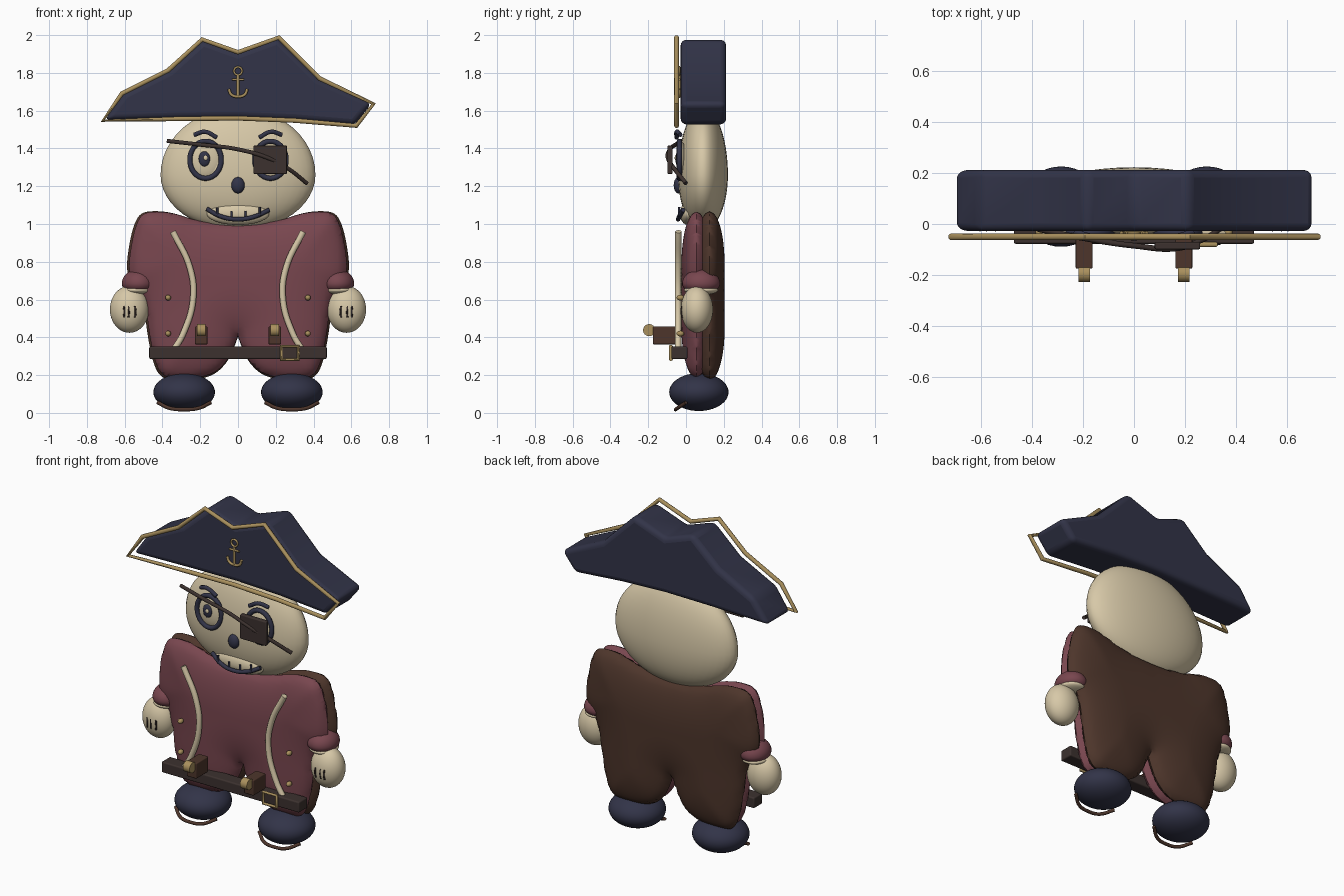
import bpy, bmesh, math
from mathutils import Vector
from mathutils.geometry import intersect_point_line

if "Cube" in bpy.data.objects:
    bpy.data.objects.remove(bpy.data.objects["Cube"])


def material(name, r, g, b):
    m = bpy.data.materials.new(name)
    m.diffuse_color = (r, g, b, 1)
    m.use_nodes = True
    m.node_tree.nodes["Principled BSDF"].inputs["Base Color"].default_value = m.diffuse_color
    return m


NAVY = material("navy", 0.032, 0.034, 0.065)
MAROON = material("maroon", 0.19, 0.062, 0.078)
CREAM = material("cream", 0.68, 0.58, 0.39)
BROWN = material("brown", 0.075, 0.036, 0.024)
DARK = material("dark_leather", 0.045, 0.031, 0.028)
GOLD = material("gold", 0.40, 0.28, 0.11)


def finish(ob, name, mat, angle=40):
    ob.name = name
    ob.data.materials.clear()
    ob.data.materials.append(mat)
    bpy.ops.object.select_all(action='DESELECT')
    ob.select_set(True)
    bpy.context.view_layer.objects.active = ob
    bpy.ops.object.shade_smooth_by_angle(angle=math.radians(angle))
    return ob


def from_bmesh(bm, name, mat, bevel=0):
    bmesh.ops.recalc_face_normals(bm, faces=bm.faces)
    me = bpy.data.meshes.new(name)
    bm.to_mesh(me)
    bm.free()
    ob = bpy.data.objects.new(name, me)
    bpy.context.collection.objects.link(ob)
    finish(ob, name, mat)
    if bevel:
        mod = ob.modifiers.new("bevel", 'BEVEL')
        mod.width, mod.segments = bevel, 4
        mod.limit_method, mod.angle_limit = 'ANGLE', math.radians(25)
    return ob


def ball(name, loc, radii, mat, top=1.0):
    """Ellipsoid; top stretches its upper half."""
    bpy.ops.mesh.primitive_uv_sphere_add(segments=40, ring_count=24)
    ob = bpy.context.object
    for v in ob.data.vertices:
        if v.co.z > 0:
            v.co.z *= top
        v.co = Vector([c * r for c, r in zip(v.co, radii)])
    ob.location = loc
    return finish(ob, name, mat)


def box(name, loc, size, mat, bevel=0.006):
    bm = bmesh.new()
    bmesh.ops.create_cube(bm, size=1)
    bmesh.ops.scale(bm, vec=size, verts=bm.verts)
    bmesh.ops.translate(bm, vec=loc, verts=bm.verts)
    return from_bmesh(bm, name, mat, bevel)


def tube(name, pts, radius, mat, smooth=True, closed=False):
    cu = bpy.data.curves.new(name, 'CURVE')
    cu.dimensions = '3D'
    cu.bevel_depth, cu.bevel_resolution, cu.use_fill_caps = radius, 3, True
    cu.resolution_u = 10
    sp = cu.splines.new('BEZIER' if smooth else 'POLY')
    ps = sp.bezier_points if smooth else sp.points
    ps.add(len(pts) - 1)
    for p, co in zip(ps, pts):
        if smooth:
            p.co = co
            p.handle_left_type = p.handle_right_type = 'AUTO'
        else:
            p.co = (*co, 1)
    sp.use_cyclic_u = closed
    ob = bpy.data.objects.new(name, cu)
    bpy.context.collection.objects.link(ob)
    bpy.ops.object.select_all(action='DESELECT')
    ob.select_set(True)
    bpy.context.view_layer.objects.active = ob
    bpy.ops.object.convert(target='MESH')
    return finish(bpy.context.object, name, mat)


def ellipse(cx, y, cz, rx, rz, n=24):
    return [(cx + rx * math.cos(2 * math.pi * i / n), y, cz + rz * math.sin(2 * math.pi * i / n))
            for i in range(n)]


def inflate(name, half, y, depth, reach, mat):
    """Pillow-like solid: thickness grows with distance from a mirrored outline."""
    for _ in range(2):
        cut = [half[0]]
        for a, b in zip(half, half[1:]):
            cut += [tuple(p * .75 + q * .25 for p, q in zip(a, b)),
                    tuple(p * .25 + q * .75 for p, q in zip(a, b))]
        half = cut + [half[-1]]
    loop = [Vector((x, 0, z)) for x, z in half + [(-x, z) for x, z in half[-2:0:-1]]]
    bm = bmesh.new()
    face = bm.faces.new([bm.verts.new(p) for p in loop])
    bmesh.ops.inset_individual(bm, faces=[face], thickness=0.01)
    for axis in ((1, 0, 0), (0, 0, 1)):
        for i in range(-26, 50):
            bmesh.ops.bisect_plane(bm, geom=bm.verts[:] + bm.edges[:] + bm.faces[:],
                                   plane_co=Vector(axis) * i * 0.024, plane_no=axis, dist=1e-5)

    def distance(p):
        best = 9
        for a, b in zip(loop, loop[1:] + loop[:1]):
            q, t = intersect_point_line(p, a, b)
            best = min(best, (p - (a + (b - a) * max(0, min(1, t)))).length)
        return best

    for v in bm.verts:
        t = min(distance(v.co) / reach, 1)
        v.co.y = -depth * math.sqrt(max(0, 1 - (1 - t) ** 2))
    back = bmesh.ops.duplicate(bm, geom=bm.verts[:] + bm.edges[:] + bm.faces[:])["geom"]
    for v in back:
        if isinstance(v, bmesh.types.BMVert):
            v.co.y *= -1
    bmesh.ops.remove_doubles(bm, verts=bm.verts, dist=1e-4)
    bmesh.ops.translate(bm, vec=(0, y, 0), verts=bm.verts)
    ob = from_bmesh(bm, name, mat)
    return finish(ob, name, mat, 80)


# Coat and its brown back panel
coat = [(0, .41), (.025, .34), (.06, .27), (.13, .205), (.25, .18), (.37, .185), (.415, .215), (.445, .29),
        (.47, .42), (.485, .55), (.515, .64), (.565, .70), (.58, .78), (.56, .92), (.535, 1.01), (.50, 1.06),
        (.42, 1.067), (.33, 1.055), (.2, 1.01), (0, 1.0)]
inflate("coat_front", coat, .055, .08, .28, MAROON)
inflate("coat_back", [(x * 1.02, z * 1.015 - .013) for x, z in coat], .125, .08, .28, BROWN)

# Head, nose and muzzle
ball("head", (0, .09, 1.26), (.41, .132, .295), CREAM, 1.2)
ball("nose", (0, -.04, 1.205), (.035, .025, .043), NAVY)
ball("muzzle", (0, .01, 1.055), (.165, .042, .06), CREAM)
tube("mouth", [(-.165, -.015, 1.08), (-.09, -.035, 1.04), (0, -.042, 1.025), (.09, -.035, 1.04),
               (.165, -.015, 1.075)], .012, NAVY)
for x in (-.11, -.035, .04, .115):
    z = 1.025 + x * x * 1.9
    tube("mouth_stitch", [(x, -.038, z - .01), (x, -.036, z + .04)], .006, NAVY, False)

# Eyes and brows
for s in (-1, 1):
    x = s * .172
    ball("eyeball", (x, -.022, 1.34), (.08, .022, .095), CREAM)
    tube("eye_ring", ellipse(x, -.035, 1.34, .083, .098), .014, NAVY, closed=True)
    tube("brow", [(s * .232, -.03, 1.472), (s * .175, -.048, 1.488), (s * .112, -.05, 1.458)], .012, NAVY)
ball("pupil", (-.178, -.042, 1.345), (.03, .014, .04), NAVY)
ball("eye_glint", (-.172, -.054, 1.35), (.011, .006, .013), CREAM)

# Eye patch and strap
box("eye_patch", (.17, -.085, 1.34), (.178, .028, .15), DARK)
tube("patch_strap", [(-.375, -.02, 1.44), (-.2, -.055, 1.42), (.0, -.085, 1.395), (.17, -.095, 1.345),
                     (.27, -.06, 1.29), (.365, 0, 1.215)], .011, DARK)

# Hat, trim and anchor badge
brim = [(-.715, 1.547), (-.615, 1.69), (-.37, 1.813), (-.19, 1.977), (0, 1.909), (.216, 1.987),
        (.433, 1.77), (.718, 1.636), (.626, 1.52), (.3, 1.548), (0, 1.56), (-.3, 1.557)]
bm = bmesh.new()
f = bm.faces.new([bm.verts.new((x * .985, -.028, 1.75 + (z - 1.75) * .98)) for x, z in brim])
ext = bmesh.ops.extrude_face_region(bm, geom=[f])["geom"]
bmesh.ops.translate(bm, vec=(0, .24, 0), verts=[v for v in ext if isinstance(v, bmesh.types.BMVert)])
from_bmesh(bm, "hat", NAVY, .03)
tube("hat_trim", [(x, -.05, z) for x, z in brim], .013, GOLD, False, True)
tube("anchor_ring", ellipse(0, -.036, 1.81, .021, .021, 12), .006, GOLD, closed=True)
tube("anchor_shaft", [(0, -.036, 1.79), (0, -.036, 1.675)], .008, GOLD, False)
tube("anchor_bar", [(-.033, -.036, 1.765), (.033, -.036, 1.765)], .006, GOLD, False)
tube("anchor_hook", [(-.049, -.036, 1.715), (-.035, -.036, 1.685), (0, -.036, 1.675),
                     (.035, -.036, 1.685), (.049, -.036, 1.715)], .008, GOLD)

# Belt and square buckle
box("belt", (0, -.035, .318), (.94, .085, .066), DARK, .008)
tube("belt_buckle", [(.23, -.08, .282), (.32, -.08, .282), (.32, -.08, .353), (.23, -.08, .353)],
     .01, GOLD, False, True)

for s in (-1, 1):
    # Lapel cords and coat buttons
    tube("lapel", [(s * .345, -.04, .96), (s * .255, -.042, .77), (s * .237, -.042, .61),
                   (s * .29, -.042, .42), (s * .345, -.042, .325)], .017, CREAM)
    for z in (.42, .61):
        ball("button", (s * .37, -.03, z), (.015, .02, .015), GOLD)
    # Pouch with brass knob
    box("pouch", (s * .195, -.115, .41), (.066, .12, .095), BROWN)
    bpy.ops.mesh.primitive_cylinder_add(vertices=32, radius=.032, depth=.046,
                                        location=(s * .195, -.195, .438), rotation=(0, math.pi / 2, 0))
    finish(bpy.context.object, "pouch_knob", GOLD)
    # Cuff, cuff lining and hand
    ball("cuff", (s * .527, .08, .685), (.088, .1, .058), MAROON, 1.3)
    ball("cuff_lining", (s * .532, .08, .65), (.08, .09, .026), CREAM)
    ball("hand", (s * .575, .058, .548), (.103, .085, .124), CREAM)
    for dx in (-.03, .005, .03):
        x = s * (.575 + dx)
        tube("finger_line", [(x, -.022, .565), (x - s * .003, -.024, .535), (x, -.02, .505)], .005, DARK)
    # Boot and sole edge
    ball("boot", (s * .285, .068, .11), (.163, .157, .1), NAVY)
    tube("boot_sole", [(s * .425, 0, .055), (s * .36, -.045, .025), (s * .285, -.055, .018),
                       (s * .21, -.045, .025), (s * .145, 0, .055)], .01, BROWN)
